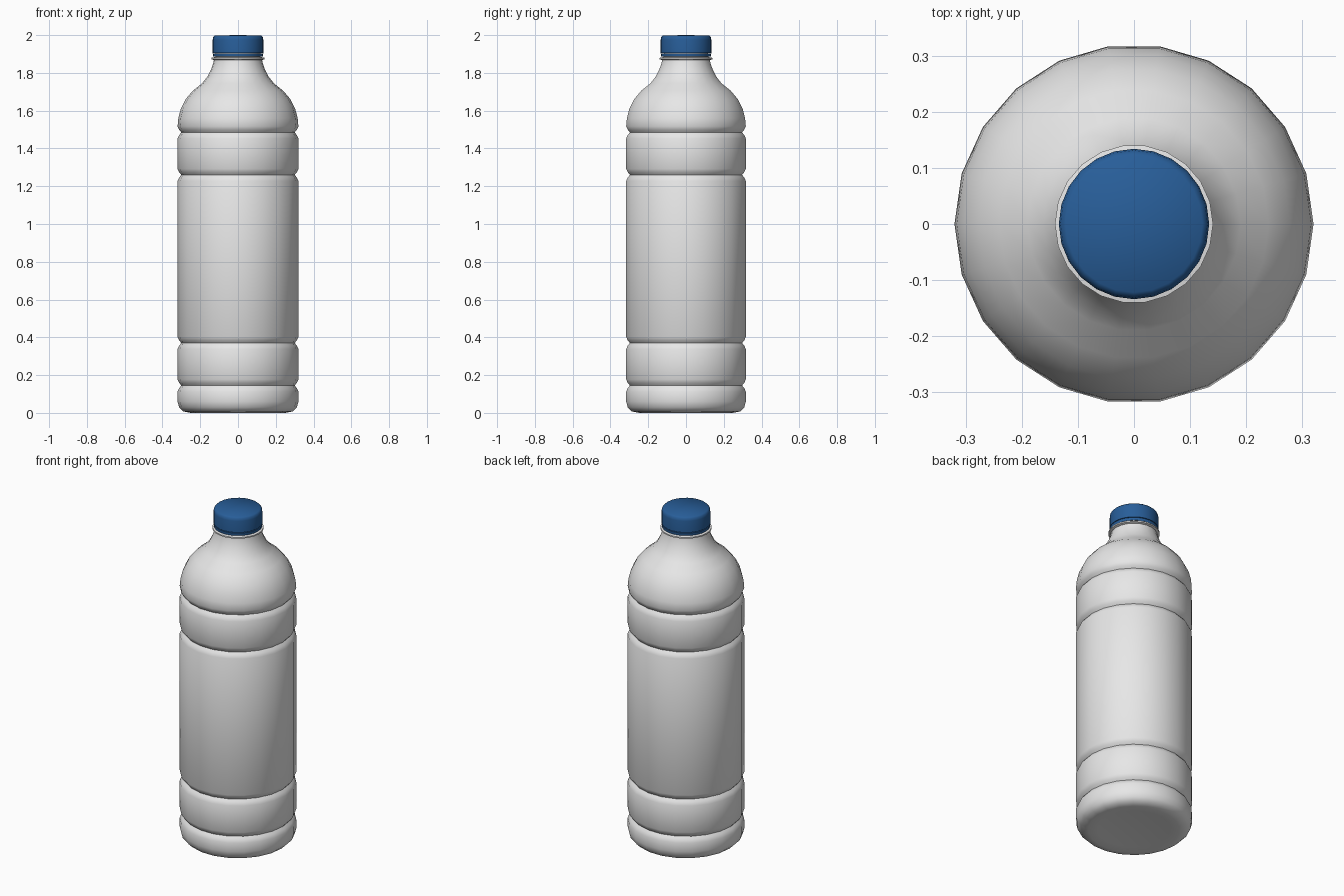
import bpy
import bmesh
from math import cos, sin, tau, radians

default_cube = bpy.data.objects.get("Cube")
if default_cube:
    bpy.data.objects.remove(default_cube, do_unlink=True)


def make_material(name, color):
    mat = bpy.data.materials.new(name)
    mat.use_nodes = True
    mat.diffuse_color = color
    mat.node_tree.nodes["Principled BSDF"].inputs["Base Color"].default_value = color
    return mat


def lathe(name, profile, sides, mat, angle):
    """Revolve (radius, height) points around z; zero radius closes an end."""
    bm = bmesh.new()
    rings = []
    for r, z in profile:
        if r == 0:
            rings.append([bm.verts.new((0, 0, z))] * sides)
        else:
            rings.append([bm.verts.new((r * cos(tau * i / sides), r * sin(tau * i / sides), z))
                          for i in range(sides)])
    for low, high in zip(rings, rings[1:]):
        for i in range(sides):
            j = (i + 1) % sides
            corners = dict.fromkeys((low[i], low[j], high[j], high[i]))
            bm.faces.new(list(corners))
    bmesh.ops.recalc_face_normals(bm, faces=bm.faces)
    mesh = bpy.data.meshes.new(name)
    bm.to_mesh(mesh)
    bm.free()
    mesh.materials.append(mat)
    obj = bpy.data.objects.new(name, mesh)
    bpy.context.collection.objects.link(obj)
    bpy.ops.object.select_all(action='DESELECT')
    obj.select_set(True)
    bpy.context.view_layer.objects.active = obj
    bpy.ops.object.shade_smooth_by_angle(angle=radians(angle))
    return obj


white = make_material("white plastic", (0.8, 0.8, 0.8, 1))
blue = make_material("blue plastic", (0.021, 0.112, 0.32, 1))

# Bottle body: base, four pinched grooves, shoulder and neck
body_radius = 0.32
profile = [(0, 0.01), (0.2, 0.006), (0.25, 0), (0.29, 0.008), (0.312, 0.03), (body_radius, 0.06)]
for z in (0.145, 0.37, 1.26, 1.485):
    profile += [(body_radius, z - 0.032), (0.311, z - 0.013), (0.3, z),
                (0.311, z + 0.013), (body_radius, z + 0.032)]
profile += [(0.316, 1.56), (0.303, 1.61), (0.278, 1.66), (0.24, 1.705), (0.19, 1.745),
            (0.162, 1.78), (0.142, 1.82), (0.13, 1.855), (0.128, 1.868)]
# Neck collar and mouth
profile += [(0.141, 1.872), (0.141, 1.88), (0.12, 1.884), (0.115, 1.95), (0, 1.95)]
lathe("bottle_body", profile, 22, white, 60)

# Screw cap with its tamper band
lathe("tamper_band", [(0.118, 1.886), (0.132, 1.886), (0.134, 1.902), (0.118, 1.902)],
      24, blue, 40)
lathe("screw_cap", [(0, 1.906), (0.134, 1.906), (0.134, 1.975), (0.131, 1.99),
                    (0.122, 1.998), (0, 2.0)], 24, blue, 50)
